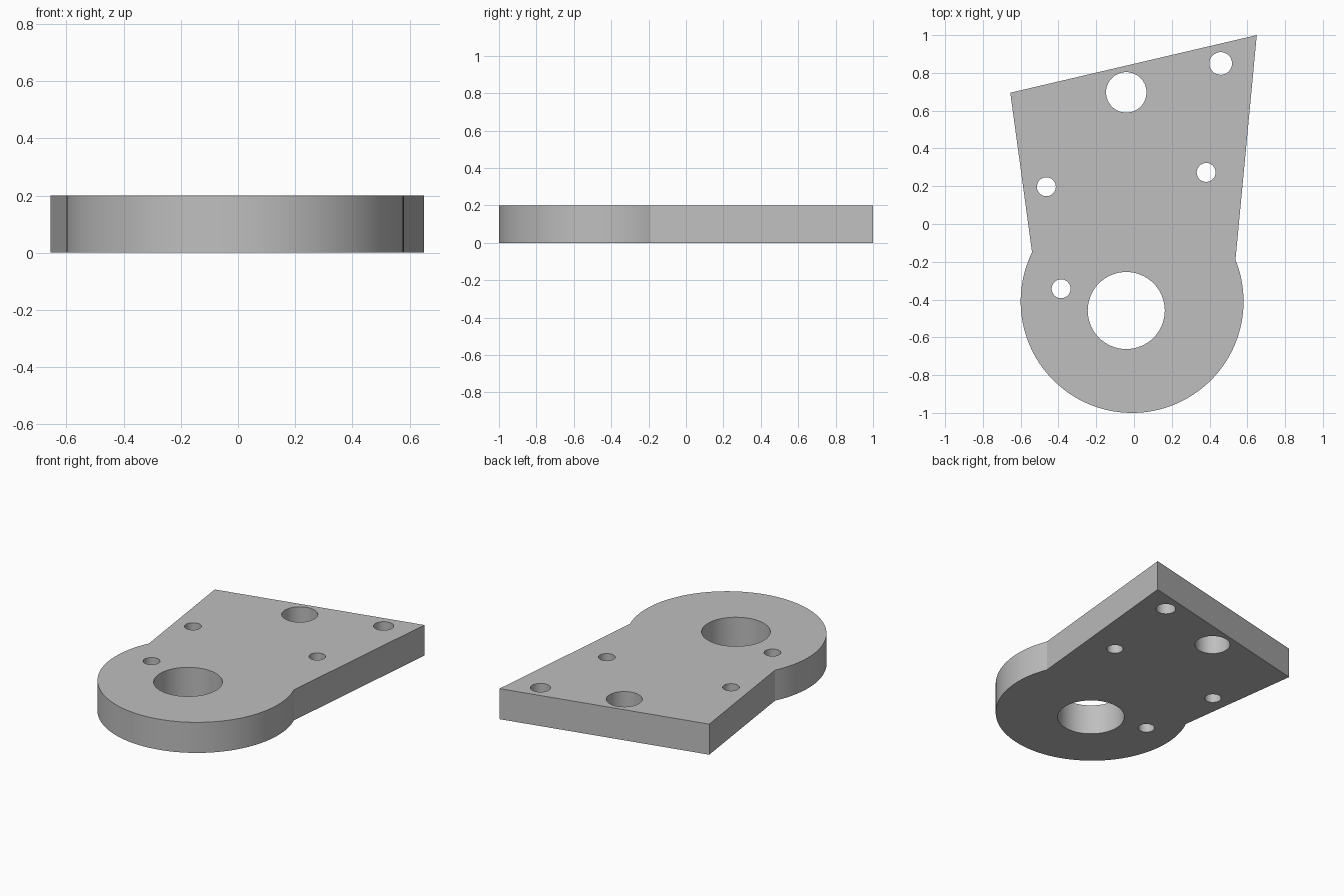
import bpy
import bmesh
from math import atan2, cos, sin, tau, radians
from mathutils import Vector

cube = bpy.data.objects.get("Cube")
if cube:
    bpy.data.objects.remove(cube)

THICKNESS = 0.2
LOBE_CENTRE, LOBE_RADIUS = (-0.01, -0.41), 0.59
CORNERS = [(0.65, 1.0), (-0.655, 0.695)]
NECK_LEFT, NECK_RIGHT = (0.535, -0.19), (-0.54, -0.15)
# Through holes: x, y, radius
HOLES = [(-0.041, -0.458, 0.204), (-0.041, 0.697, 0.107), (0.459, 0.85, 0.06),
         (0.382, 0.273, 0.05), (-0.464, 0.197, 0.05), (-0.386, -0.343, 0.05)]


def arc(centre, radius, start, end, steps):
    """Points along an arc, both ends included."""
    angles = [start + (end - start) * i / steps for i in range(steps + 1)]
    return [(centre[0] + radius * cos(a), centre[1] + radius * sin(a)) for a in angles]


def angle_to(point):
    return atan2(point[1] - LOBE_CENTRE[1], point[0] - LOBE_CENTRE[0])


def add_loop(bm, points):
    verts = [bm.verts.new((x, y, 0)) for x, y in points]
    for a, b in zip(verts, verts[1:] + verts[:1]):
        bm.edges.new((a, b))


# Outline: tapered plate with a slanted back edge, ending in a round lobe
bm = bmesh.new()
lobe = arc(LOBE_CENTRE, LOBE_RADIUS, angle_to(NECK_RIGHT), angle_to(NECK_LEFT) + tau, 96)
add_loop(bm, lobe + CORNERS)
for x, y, radius in HOLES:
    add_loop(bm, arc((x, y), radius, 0, tau, 64)[:-1])

# Fill around the holes and extrude to thickness
bmesh.ops.triangle_fill(bm, use_beauty=True, use_dissolve=False, edges=bm.edges[:],
                        normal=Vector((0, 0, 1)))
result = bmesh.ops.extrude_face_region(bm, geom=bm.faces[:], use_keep_orig=True)
top = [g for g in result["geom"] if isinstance(g, bmesh.types.BMVert)]
bmesh.ops.translate(bm, vec=(0, 0, THICKNESS), verts=top)
bmesh.ops.recalc_face_normals(bm, faces=bm.faces[:])

mesh = bpy.data.meshes.new("mounting_plate")
bm.to_mesh(mesh)
bm.free()
plate = bpy.data.objects.new("mounting_plate", mesh)
bpy.context.collection.objects.link(plate)

# Plain grey metal
grey = bpy.data.materials.new("plain_grey")
grey.use_nodes = True
colour = (0.52, 0.52, 0.52, 1)
grey.diffuse_color = colour
grey.node_tree.nodes["Principled BSDF"].inputs["Base Color"].default_value = colour
mesh.materials.append(grey)

# Smooth round walls, sharp rims and corners
bpy.ops.object.select_all(action="DESELECT")
plate.select_set(True)
bpy.context.view_layer.objects.active = plate
bpy.ops.object.shade_smooth_by_angle(angle=radians(20))
